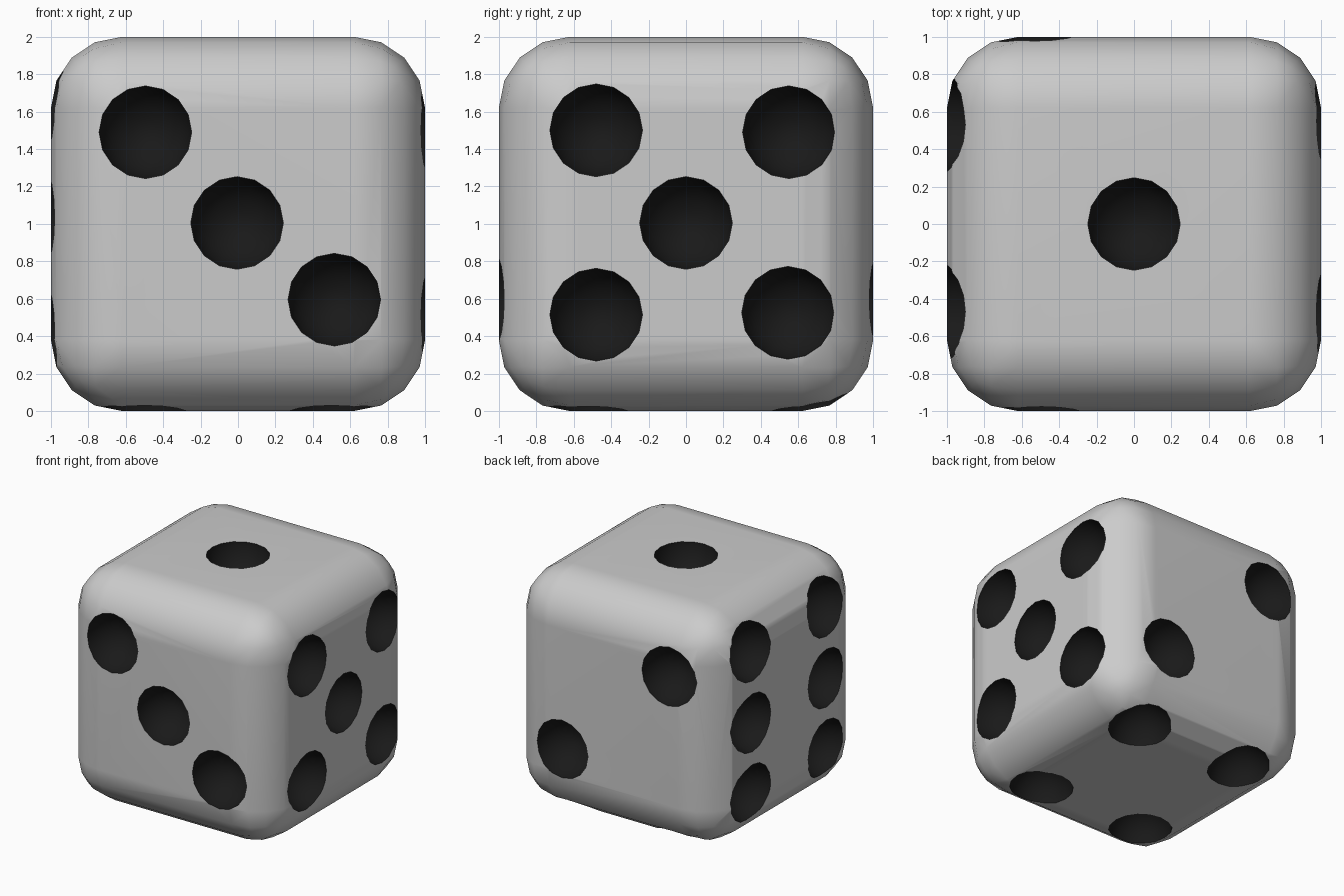
import bpy
from mathutils import Vector

if "Cube" in bpy.data.objects:
    bpy.data.objects.remove(bpy.data.objects["Cube"])

R = 0.25  # pip radius

# Body: cube with wide rounded edges
bpy.ops.mesh.primitive_cube_add(size=2, location=(0, 0, 1))
die = bpy.context.object
die.name = "die_body"
bpy.ops.object.transform_apply(location=True)
bevel = die.modifiers.new("rounding", 'BEVEL')
bevel.width, bevel.segments, bevel.limit_method = 0.38, 4, 'NONE'

# Pip centres on the six faces
pips = [(0, 0, 2)]
pips += [(x, 1, z) for x, z in ((-0.53, 1.48), (0.475, 0.595))]
pips += [(x, -1, z) for x, z in ((-0.495, 1.49), (-0.005, 1.005), (0.515, 0.595))]
pips += [(x, y, 0) for x in (-0.5, 0.5) for y in (-0.52, 0.67)]
pips += [(1, y, z) for y, z in ((-0.48, 1.5), (0.55, 1.49), (0, 1.005),
                                (-0.48, 0.515), (0.545, 0.525))]
pips += [(-1, y, z) for y in (-0.47, 0.53) for z in (0.43, 1.035, 1.64)]
pips = [Vector(p) for p in pips]

# Sphere cutters, poles along the face normal
cutters = []
for p in pips:
    d = p - Vector((0, 0, 1))
    axis = max(range(3), key=lambda i: abs(d[i]))
    n = Vector((0, 0, 0))
    n[axis] = 1
    rot = Vector((0, 0, 1)).rotation_difference(n).to_euler()
    bpy.ops.mesh.primitive_uv_sphere_add(segments=16, ring_count=11, radius=R,
                                         location=p, rotation=rot)
    cutters.append(bpy.context.object)
bpy.ops.object.select_all(action='DESELECT')
for c in cutters:
    c.select_set(True)
bpy.context.view_layer.objects.active = cutters[0]
bpy.ops.object.join()
cutter = bpy.context.object
cutter.name = "pip_cutter"
cutter.hide_render = True

# Carve the hollows
cut = die.modifiers.new("pips", 'BOOLEAN')
cut.operation, cut.solver, cut.object = 'DIFFERENCE', 'EXACT', cutter
bpy.ops.object.select_all(action='DESELECT')
die.select_set(True)
bpy.context.view_layer.objects.active = die
for name in ("rounding", "pips"):
    bpy.ops.object.modifier_apply(modifier=name)
bpy.data.objects.remove(cutter)

# Grey body, black hollows
for name, v in (("body_grey", 0.8), ("pip_black", 0.01)):
    m = bpy.data.materials.new(name)
    m.diffuse_color = (v, v, v, 1)
    m.use_nodes = True
    m.node_tree.nodes["Principled BSDF"].inputs["Base Color"].default_value = m.diffuse_color
    if name == "body_grey":
        die.data.materials.clear()
    die.data.materials.append(m)
verts = die.data.vertices
for f in die.data.polygons:
    inside = any(all((verts[i].co - p).length < R + 0.001 for i in f.vertices) for p in pips)
    f.material_index = 1 if inside else 0

# Smooth shading with crisp pip rims
bpy.ops.object.shade_smooth_by_angle(angle=0.61)
wn = die.modifiers.new("clean_normals", 'WEIGHTED_NORMAL')
wn.keep_sharp = True
